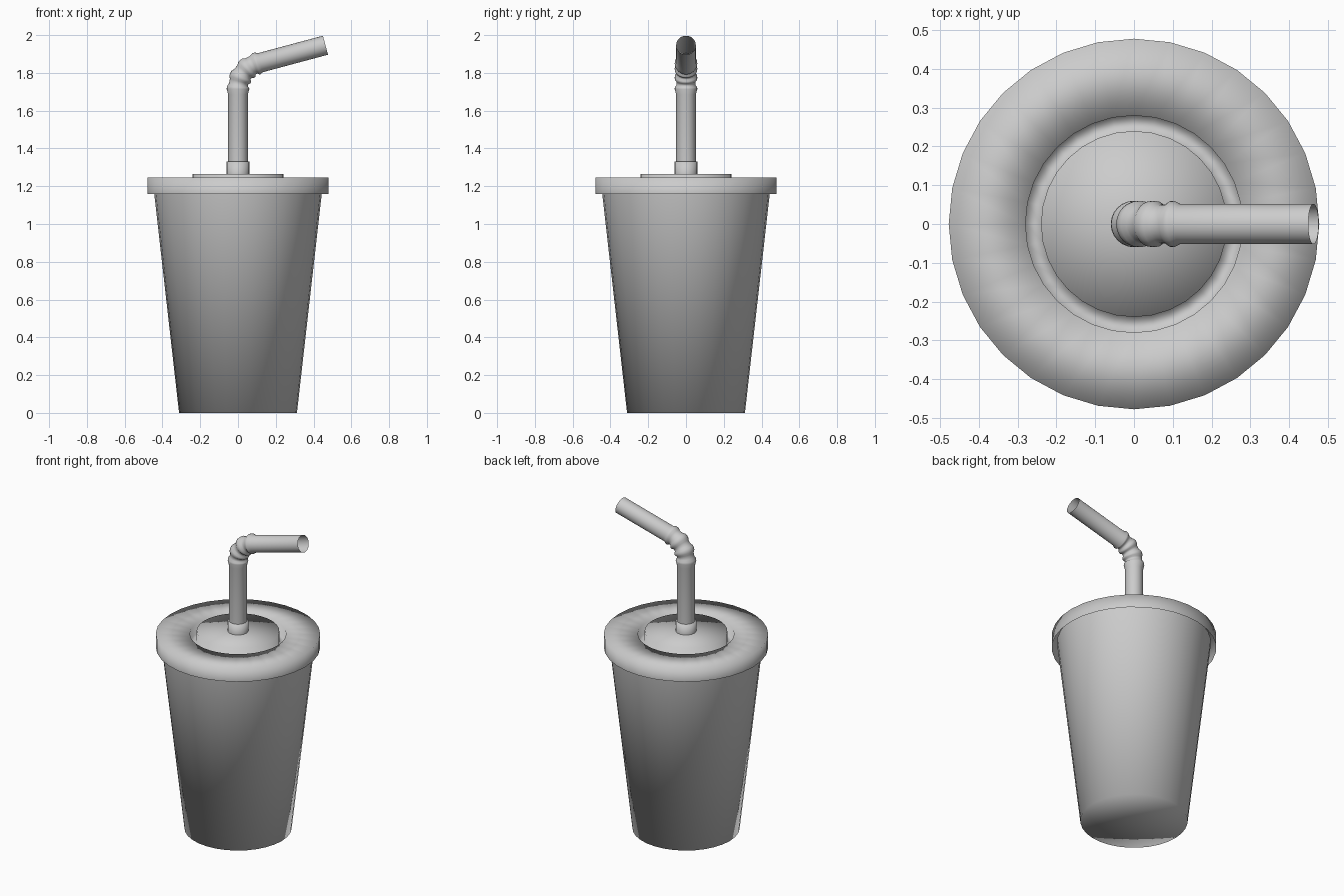
import bpy, bmesh
from math import sin, cos, pi, radians
from mathutils import Vector

if "Cube" in bpy.data.objects:
    bpy.data.objects.remove(bpy.data.objects["Cube"])


def skin(name, rings, sides):
    """Bridge rings (centre, bend angle about y, radius) into a smooth tube; radius 0 makes a pole."""
    bm = bmesh.new()
    loops = []
    for c, bend, r in rings:
        u = Vector((cos(bend), 0, -sin(bend)))
        v = Vector((0, 1, 0))
        if r == 0:
            loops.append([bm.verts.new(c)] * sides)
        else:
            loops.append([bm.verts.new(Vector(c) + r * (u * cos(a) + v * sin(a)))
                          for a in (2 * pi * i / sides for i in range(sides))])
    for lo, hi in zip(loops, loops[1:]):
        for i in range(sides):
            j = (i + 1) % sides
            quad = list(dict.fromkeys((lo[i], lo[j], hi[j], hi[i])))
            bm.faces.new(quad).smooth = True
    mesh = bpy.data.meshes.new(name)
    bm.to_mesh(mesh)
    bm.free()
    obj = bpy.data.objects.new(name, mesh)
    bpy.context.collection.objects.link(obj)
    return obj


def lathe(name, profile, sides=32):
    return skin(name, [((0, 0, z), 0, r) for r, z in profile], sides)


# Tapered cup, its top hidden under the lid
lathe("cup", [(0, 0), (0.312, 0), (0.448, 1.2)])

# Lid: skirt, flat ring, groove and raised centre disc
lathe("lid", [(0.478, 1.16), (0.478, 1.245), (0.28, 1.245), (0.28, 1.18),
              (0.24, 1.18), (0.24, 1.265), (0, 1.265)])

# Collar around the straw hole
lathe("straw_collar", [(0.06, 1.262), (0.06, 1.33), (0.05, 1.33)], 24)

# Bendy straw: upright tube, ridged elbow, angled mouthpiece
R, z0, turn, r = 0.14, 1.715, radians(75), 0.052
rings = [((0, 0, 1.2), 0, r), ((0, 0, z0 - 0.03), 0, r)]
ridge = (0.06, 0.059, 0.051, 0.05, 0.051, 0.059)
steps = 18
for k in range(steps + 1):
    a = turn * k / steps
    rings.append(((R * (1 - cos(a)), 0, z0 + R * sin(a)), a, ridge[k % 6]))
start = Vector((R * (1 - cos(turn)), 0, z0 + R * sin(turn)))
along = Vector((sin(turn), 0, cos(turn)))
rings += [(start + along * d, turn, r) for d in (0.015, 0.372)]
skin("straw", rings, 24)
